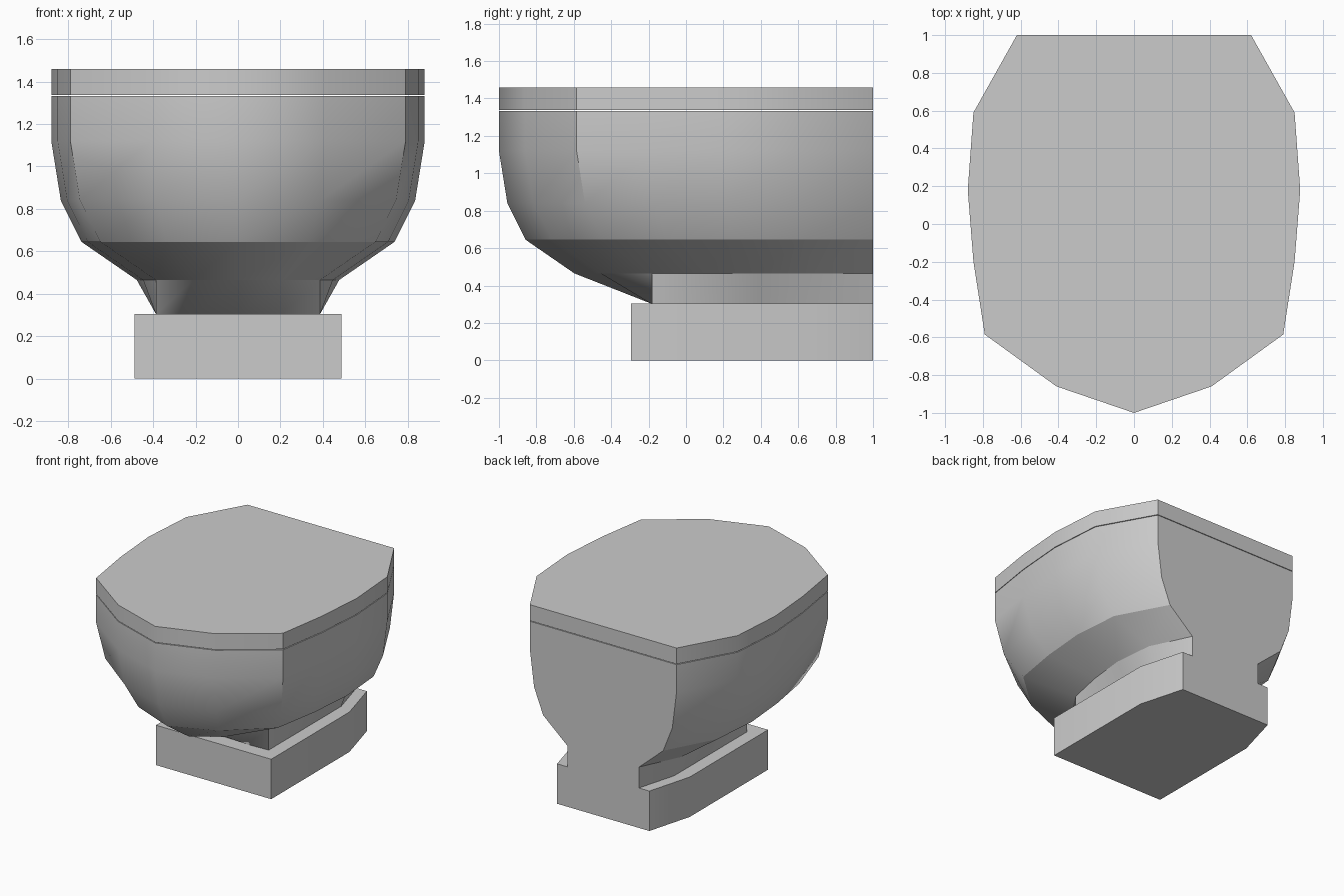
import bpy, bmesh, math

if "Cube" in bpy.data.objects:
    bpy.data.objects.remove(bpy.data.objects["Cube"])


def mirrored(half):
    """Close a right-hand half outline (front to back) into a full ring."""
    return half + [(-x, y) for x, y in reversed(half) if x > 0.001]


def loft(name, levels, crease_heights=()):
    """Skin mirrored half outlines given as (z, outline), capped at both ends."""
    bm = bmesh.new()
    rings = [[bm.verts.new((x, y, z)) for x, y in mirrored(half)] for z, half in levels]
    n = len(rings[0])
    for a, b in zip(rings, rings[1:]):
        for i in range(n):
            j = (i + 1) % n
            bm.faces.new((a[i], a[j], b[j], b[i]))
    bm.faces.new(rings[0])
    bm.faces.new(rings[-1])
    bmesh.ops.recalc_face_normals(bm, faces=bm.faces)
    for f in bm.faces:
        f.smooth = True
    for e in bm.edges:
        on_crease = any(all(abs(v.co.z - h) < 1e-4 for v in e.verts) for h in crease_heights)
        e.smooth = not on_crease and e.calc_face_angle(0) < math.radians(40)
    me = bpy.data.meshes.new(name)
    bm.to_mesh(me)
    bm.free()
    ob = bpy.data.objects.new(name, me)
    bpy.context.collection.objects.link(ob)
    return ob


# Rim outline, right half from front tip to back corner
RIM = [(0, -1.0), (0.41, -0.86), (0.79, -0.585), (0.85, -0.2),
       (0.88, 0.18), (0.85, 0.59), (0.62, 1.0)]
X_SHARE = [0, 0.5, 1, 1, 1, 1, 0.79]


def inset(d):
    """Shrink the rim inwards while the back stays on the wall plane."""
    return [(x - d * s, y + d * min(1, (1 - y) / 1.585))
            for (x, y), s in zip(RIM, X_SHARE)]


# Bowl with neck: the neck is cut straight at the front and sides
throat = inset(0.403)
neck = [(min(x, 0.387), max(y, -0.19)) for x, y in throat]
loft("bowl", [(0.305, neck), (0.465, throat), (0.645, inset(0.142)),
              (0.84, inset(0.045)), (1.12, RIM), (1.333, RIM)],
     crease_heights=(0.465, 0.645))

# Lid, a thin gap above the bowl
loft("lid", [(1.338, RIM), (1.46, RIM)])

# Foot: flat front, tapering towards the back
foot = [(0.487, -0.295), (0.487, 0.65), (0.39, 1.0)]
loft("foot", [(0, foot), (0.305, foot)])
